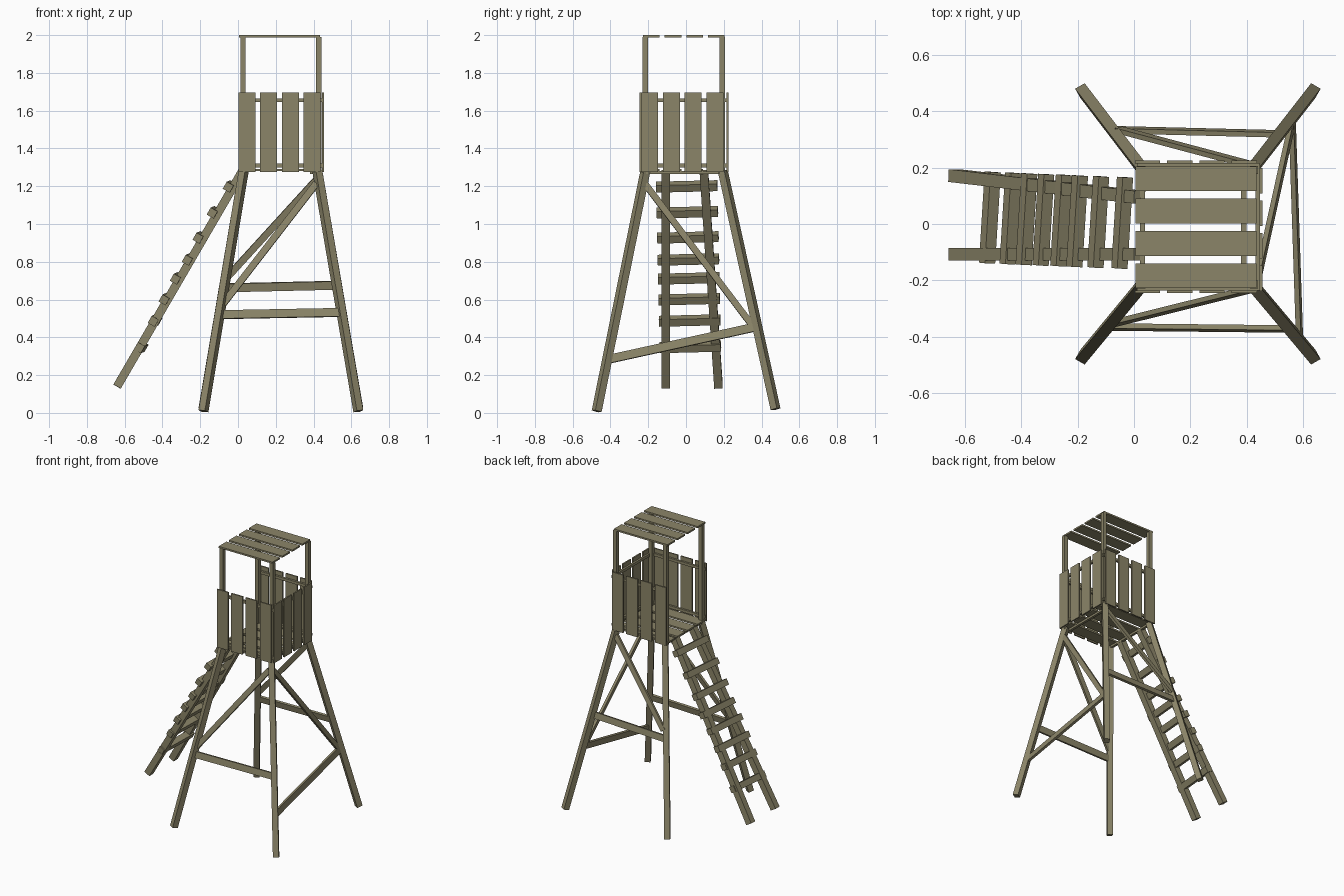
import bpy
from mathutils import Vector, Matrix


def beam(name, a, b, w, t, ref):
    """Square-ended timber from a to b: t thick along ref, w wide across it."""
    a, b, n = Vector(a), Vector(b), Vector(ref)
    d = (b - a).normalized()
    n = (n - d * n.dot(d)).normalized()
    s = n.cross(d)
    m = Matrix((s * w, n * t, b - a)).transposed().to_4x4()
    m.translation = (a + b) / 2
    bpy.ops.mesh.primitive_cube_add(size=1)
    ob = bpy.context.object
    ob.name = name
    ob.data.transform(m)
    mat = bpy.data.materials.get("wood") or bpy.data.materials.new("wood")
    mat.diffuse_color = (0.26, 0.235, 0.14, 1)
    ob.data.materials.append(mat)
    return ob


def box(name, x, y, z):
    """Axis-aligned board from its ranges."""
    ym = (y[0] + y[1]) / 2
    zm = (z[0] + z[1]) / 2
    return beam(name, (x[0], ym, zm), (x[1], ym, zm), y[1] - y[0], z[1] - z[0], (0, 0, 1))


# Splayed legs and upright corner posts
for sx, foot_x, top_x, post_x in ((-1, -0.183, 0.03, 0.026), (1, 0.637, 0.42, 0.427)):
    for sy, foot_y, top_y, post_y, foot_z in ((-1, -0.473, -0.215, -0.215, 0.009),
                                              (1, 0.474, 0.195, 0.192, 0.02)):
        beam("leg", (foot_x, foot_y, foot_z), (top_x, top_y, 1.28), 0.039, 0.039,
             (0.5 * sx, 0.87 * sy, 0))
        box("corner_post", (post_x - 0.014, post_x + 0.014),
            (post_y - 0.014, post_y + 0.014), (1.265, 1.99))

# Roof and floor slats
for i in range(4):
    y = -0.228 + 0.115 * i
    box("roof_slat", (0.005, 0.435), (y, y + 0.088), (1.988, 2.0))
    box("floor_slat", (0.005, 0.435), (y, y + 0.088), (1.28, 1.292))
for x in (0.03, 0.39):
    box("floor_beam", (x - 0.009, x + 0.009), (-0.21, 0.19), (1.265, 1.28))

# Railing boards and rails on front, back and right; the left is the entrance
wall_z = (1.275, 1.695)
for i in range(4):
    x = 0.003 + 0.1147 * i
    y = -0.238 + 0.1155 * i
    box("front_board", (x, x + 0.09), (-0.246, -0.236), wall_z)
    box("back_board", (x, x + 0.09), (0.215, 0.225), wall_z)
    box("right_board", (0.446, 0.456), (y, y + 0.09), wall_z)
for z in (1.31, 1.655):
    rz = (z - 0.01, z + 0.01)
    box("front_rail", (0.01, 0.445), (-0.237, -0.222), rz)
    box("back_rail", (0.01, 0.445), (0.2, 0.216), rz)
    box("right_rail", (0.432, 0.447), (-0.23, 0.21), rz)

# Leg braces: front, back and right faces
front_n, back_n, right_n = (0, -0.98, 0.2), (0, 0.98, 0.2), (0.98, 0, 0.17)
beam("front_brace", (-0.09, -0.366, 0.52), (0.55, -0.373, 0.532), 0.045, 0.018, front_n)
beam("back_brace", (-0.07, 0.335, 0.662), (0.53, 0.32, 0.676), 0.045, 0.018, back_n)
beam("right_brace", (0.588, -0.405, 0.285), (0.562, 0.37, 0.455), 0.045, 0.018, right_n)
beam("front_diagonal", (-0.08, -0.355, 0.575), (0.415, -0.232, 1.215), 0.036, 0.018, front_n)
beam("back_diagonal", (-0.055, 0.335, 0.72), (0.415, 0.21, 1.235), 0.036, 0.018, back_n)
beam("right_diagonal", (0.435, -0.215, 1.21), (0.562, 0.36, 0.45), 0.034, 0.018, right_n)

# Ladder rails
out = Vector((-0.87, 0, 0.49))
for y0, y1 in ((-0.108, -0.108), (0.172, 0.095)):
    beam("ladder_rail", (-0.64, y0, 0.14), (0.02, y1, 1.275), 0.045, 0.045, out)

# Ladder rungs, slightly crooked
for x, z in ((-0.04, 1.2), (-0.125, 1.063), (-0.2, 0.93), (-0.257, 0.813),
             (-0.32, 0.713), (-0.38, 0.603), (-0.437, 0.49), (-0.51, 0.35)):
    shift = 0.022 * (1.2 - z)
    beam("ladder_rung", (x - 0.012, -0.158 + shift, z - 0.005),
         (x + 0.008, 0.166 + shift, z + 0.003), 0.043, 0.042, out)
